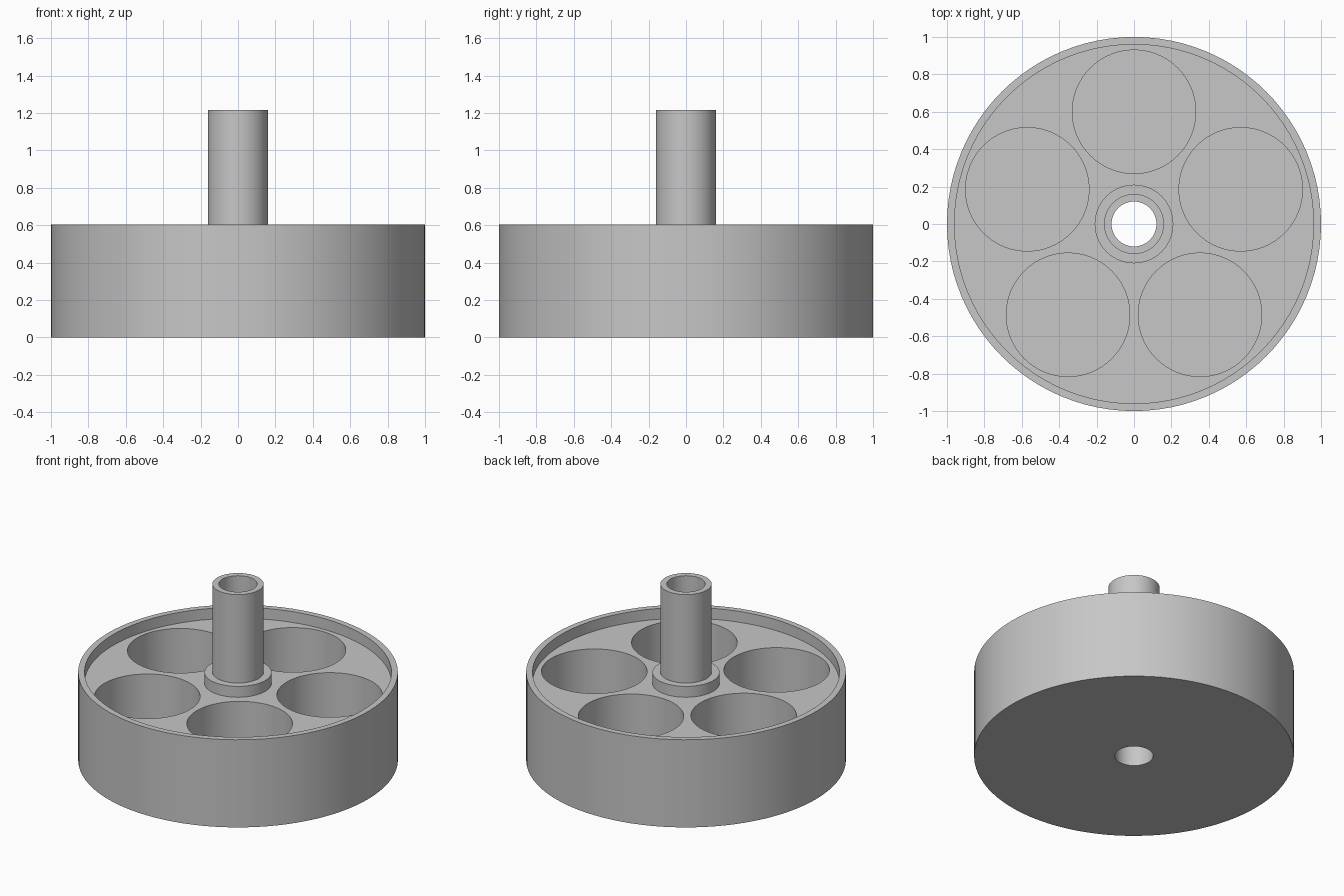
import bpy, bmesh, math
from mathutils import Matrix, Vector

cube = bpy.data.objects.get("Cube")
if cube:
    bpy.data.objects.remove(cube, do_unlink=True)

SEGMENTS = 96
HEIGHT, DECK, POCKET_FLOOR = 0.605, 0.53, 0.04
RADIUS, RIM_INNER = 1.0, 0.96
COLLAR, SHAFT, BORE, SHAFT_TOP = 0.21, 0.16, 0.12, 1.215
POCKETS, POCKET_RADIUS, POCKET_ORBIT = 5, 0.33, 0.6

grey = bpy.data.materials.new("plain grey")
grey.use_nodes = True
colour = (0.57, 0.57, 0.57, 1)
grey.diffuse_color = colour
grey.node_tree.nodes["Principled BSDF"].inputs["Base Color"].default_value = colour


def make_object(name, bm):
    bmesh.ops.recalc_face_normals(bm, faces=bm.faces)
    mesh = bpy.data.meshes.new(name)
    bm.to_mesh(mesh)
    bm.free()
    mesh.materials.append(grey)
    obj = bpy.data.objects.new(name, mesh)
    bpy.context.collection.objects.link(obj)
    return obj


def lathe(name, profile):
    """Revolve a closed (radius, height) outline around z."""
    bm = bmesh.new()
    verts = [bm.verts.new((r, 0, z)) for r, z in profile]
    edges = [bm.edges.new((v, verts[i - 1])) for i, v in enumerate(verts)]
    bmesh.ops.spin(bm, geom=verts + edges, cent=(0, 0, 0), axis=(0, 0, 1),
                   angle=math.tau, steps=SEGMENTS, use_merge=True)
    bmesh.ops.remove_doubles(bm, verts=bm.verts, dist=1e-4)
    return make_object(name, bm)


# Drum with raised rim, collar and hollow shaft
drum = lathe("drum_with_hollow_shaft", [
    (BORE, 0), (RADIUS, 0), (RADIUS, HEIGHT), (RIM_INNER, HEIGHT),
    (RIM_INNER, DECK), (COLLAR, DECK), (COLLAR, HEIGHT), (SHAFT, HEIGHT),
    (SHAFT, SHAFT_TOP), (BORE, SHAFT_TOP)])

# Ring of round pockets sunk into the deck
bm = bmesh.new()
depth = HEIGHT - POCKET_FLOOR
for i in range(POCKETS):
    angle = math.pi / 2 + i * math.tau / POCKETS
    centre = Vector((POCKET_ORBIT * math.cos(angle), POCKET_ORBIT * math.sin(angle),
                     POCKET_FLOOR + depth / 2))
    bmesh.ops.create_cone(bm, cap_ends=True, segments=SEGMENTS, radius1=POCKET_RADIUS,
                          radius2=POCKET_RADIUS, depth=depth,
                          matrix=Matrix.Translation(centre))
cutter = make_object("pocket_cutter", bm)
cutter.hide_render = True

cut = drum.modifiers.new("pockets", 'BOOLEAN')
cut.operation = 'DIFFERENCE'
cut.solver = 'EXACT'
cut.object = cutter

# Apply the cut, then smooth the round walls and keep rims sharp
bpy.ops.object.select_all(action='DESELECT')
drum.select_set(True)
bpy.context.view_layer.objects.active = drum
bpy.ops.object.modifier_apply(modifier=cut.name)
bpy.data.objects.remove(cutter, do_unlink=True)
bpy.ops.object.shade_smooth_by_angle(angle=math.radians(30))
